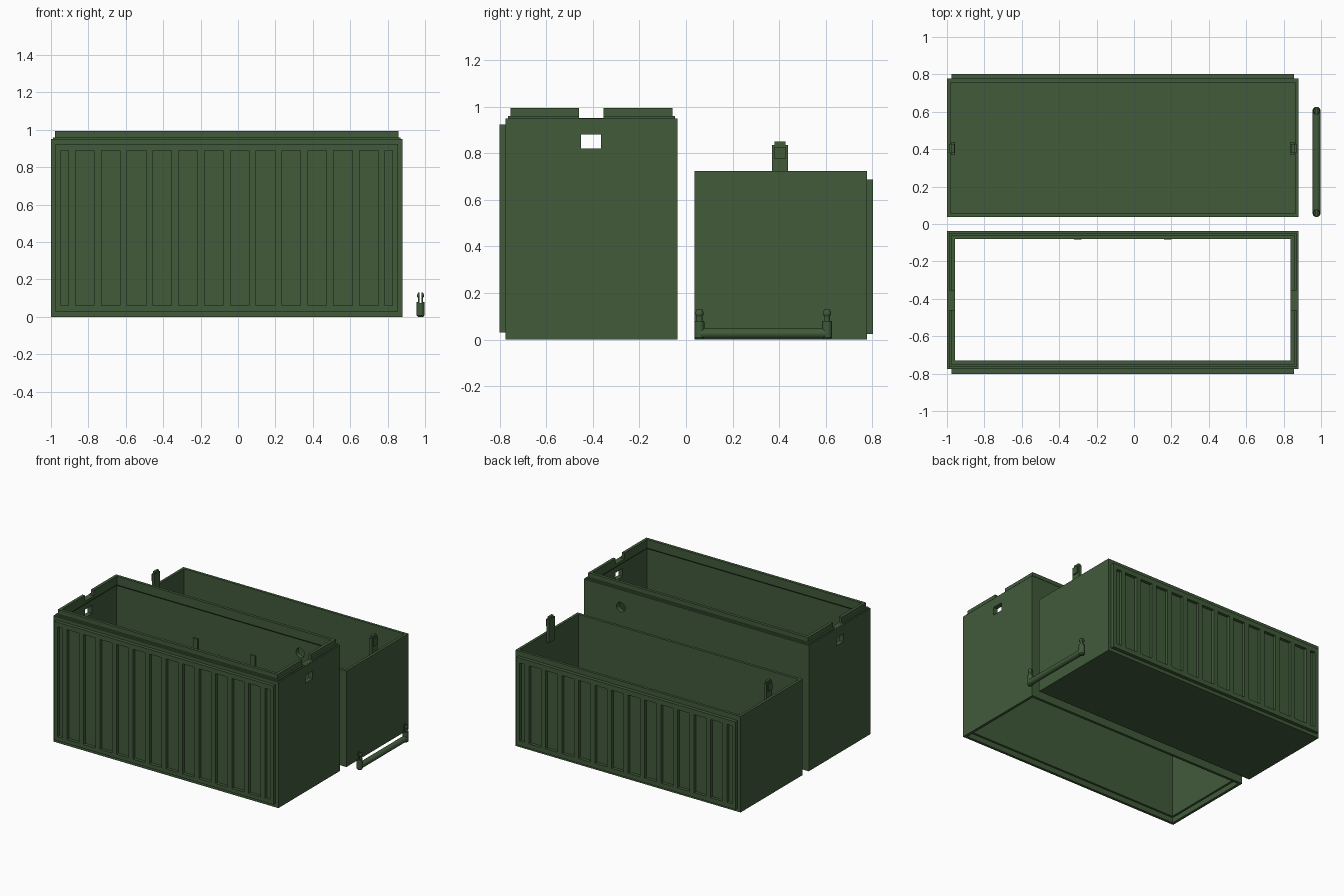
import bpy, bmesh, math
from mathutils import Matrix, Vector

if "Cube" in bpy.data.objects:
    bpy.data.objects.remove(bpy.data.objects["Cube"])

green = bpy.data.materials.new("dark green")
green.diffuse_color = (0.052, 0.103, 0.042, 1)
green.use_nodes = True
green.node_tree.nodes["Principled BSDF"].inputs["Base Color"].default_value = green.diffuse_color

X0, X1 = -1.0, 0.88          # both boxes share the same length
CX = (X0 + X1) / 2


def finish(name, bm):
    bmesh.ops.recalc_face_normals(bm, faces=bm.faces)
    me = bpy.data.meshes.new(name)
    bm.to_mesh(me)
    bm.free()
    ob = bpy.data.objects.new(name, me)
    bpy.context.collection.objects.link(ob)
    me.materials.append(green)
    return ob


def add_box(bm, x, y, z):
    size = Vector((x[1] - x[0], y[1] - y[0], z[1] - z[0]))
    mid = Vector((sum(x) / 2, sum(y) / 2, sum(z) / 2))
    bmesh.ops.create_cube(bm, size=1, matrix=Matrix.Translation(mid) @ Matrix.Diagonal((*size, 1)))


def boxes(name, items):
    bm = bmesh.new()
    for it in items:
        add_box(bm, *it)
    return finish(name, bm)


def swept_shell(name, y0, y1, profile, closed):
    """Sweep an (inset, z) profile round a rectangle; cap the ends if it is open."""
    bm = bmesh.new()
    rings = []
    for i, z in profile:
        rings.append([bm.verts.new(p) for p in (
            (X0 + i, y0 + i, z), (X1 - i, y0 + i, z), (X1 - i, y1 - i, z), (X0 + i, y1 - i, z))])
    pairs = list(zip(rings, rings[1:]))
    if closed:
        pairs.append((rings[-1], rings[0]))
    for a, b in pairs:
        for k in range(4):
            n = (k + 1) % 4
            bm.faces.new((a[k], a[n], b[n], b[k]))
    if not closed:
        bm.faces.new(rings[0])
        bm.faces.new(rings[-1])
    return finish(name, bm)


def cut(ob, cutter):
    m = ob.modifiers.new("cut", 'BOOLEAN')
    m.operation, m.solver, m.object = 'DIFFERENCE', 'EXACT', cutter
    cutter.hide_render = True
    cutter.hide_viewport = True


def slotted_panel(name, wall_y, side, z0, z1, s0, s1):
    """Raised panel on a long wall with a row of upright recesses."""
    y = sorted((wall_y - side * 0.005, wall_y + side * 0.026))
    panel = boxes(name, [((X0 + .024, X1 - .024), y, (z0, z1))])
    sy = sorted((wall_y + side * 0.003, wall_y + side * 0.06))
    spans = [(CX + (k - 5.5) * .138, .05) for k in range(12)]
    spans += [(CX - .866, .021), (CX + .866, .021)]
    cut(panel, boxes(name + "_slot_cutter", [((c - h, c + h), sy, (s0, s1)) for c, h in spans]))


# Tall sleeve: open above and below, stepped lip on top, socket underneath
sleeve = swept_shell("tall_sleeve", -.775, -.037, [
    (0, 0), (0, .95), (.01, .95), (.01, .96), (.022, .96), (.022, .995),
    (.044, .995), (.044, .93), (.035, .92), (.035, .04), (.02, .04), (.02, 0)], True)
# Lip notches and latch windows in both ends
cut(sleeve, boxes("end_opening_cutter", [
    b for x in (X0, X1) for b in (
        ((x - .06, x + .06), (-.46, -.355), (.951, 1.1)),
        ((x - .06, x + .06), (-.45, -.365), (.82, .88)))]))
# Round cable hole in the rear wall
bm = bmesh.new()
bmesh.ops.create_cone(bm, cap_ends=True, segments=24, radius1=.036, radius2=.036, depth=.2,
                      matrix=Matrix.Translation((.57, -.05, .82)) @ Matrix.Rotation(math.pi / 2, 4, 'X'))
cut(sleeve, finish("cable_hole_cutter", bm))
slotted_panel("front_panel", -.775, -1, .03, .925, .06, .89)
# Two small ribs inside the rear wall
boxes("inner_tabs", [((x - .02, x + .02), (-.082, -.065), (.58, .70)) for x in (-.3, .18)])

# Low tray with a floor
swept_shell("low_tray", .037, .777, [(0, 0), (0, .725), (.02, .725), (.02, .025)], False)
slotted_panel("rear_panel", .777, 1, .025, .687, .06, .65)
# Snap latches standing on both ends
for s, side in ((-1, "left"), (1, "right")):
    def rx(a, b):
        e = X0 if s < 0 else X1
        return sorted((e - s * a, e - s * b))
    boxes(side + "_latch", [
        (rx(.021, .043), (.37, .438), (.66, .835)),
        (rx(.023, .041), (.38, .428), (.83, .85)),
        (rx(.012, .03), (.38, .428), (.775, .828))])

# Loose handle: round bar
HX = .976
bm = bmesh.new()
bmesh.ops.create_cone(bm, cap_ends=True, segments=24, radius1=.022, radius2=.022, depth=.55,
                      matrix=Matrix.Translation((HX, .333, .026)) @ Matrix.Rotation(math.pi / 2, 4, 'X'))
bar = finish("handle_bar", bm)

# Turned end posts with a split snap head
posts = []
PROFILE = [(.014, 0), (.021, .008), (.021, .08), (.013, .08), (.013, .10), (.018, .108), (.018, .118), (.013, .13)]
for y, n in ((.058, "front"), (.606, "rear")):
    bm = bmesh.new()
    rings = [[bm.verts.new((HX + r * math.cos(k * math.tau / 24), y + r * math.sin(k * math.tau / 24), z))
              for k in range(24)] for r, z in PROFILE]
    for a, b in zip(rings, rings[1:]):
        for k in range(24):
            j = (k + 1) % 24
            bm.faces.new((a[k], a[j], b[j], b[k]))
    bm.faces.new(rings[0])
    bm.faces.new(rings[-1])
    post = finish(n + "_handle_post", bm)
    cut(post, boxes(n + "_post_slit_cutter", [((HX - .005, HX + .005), (y - .05, y + .05), (.075, .2))]))
    posts.append(post)

# Smooth the round parts, keeping their edges crisp
for ob in [bar] + posts:
    bpy.ops.object.select_all(action='DESELECT')
    ob.select_set(True)
    bpy.context.view_layer.objects.active = ob
    bpy.ops.object.shade_smooth_by_angle(angle=math.radians(30))
